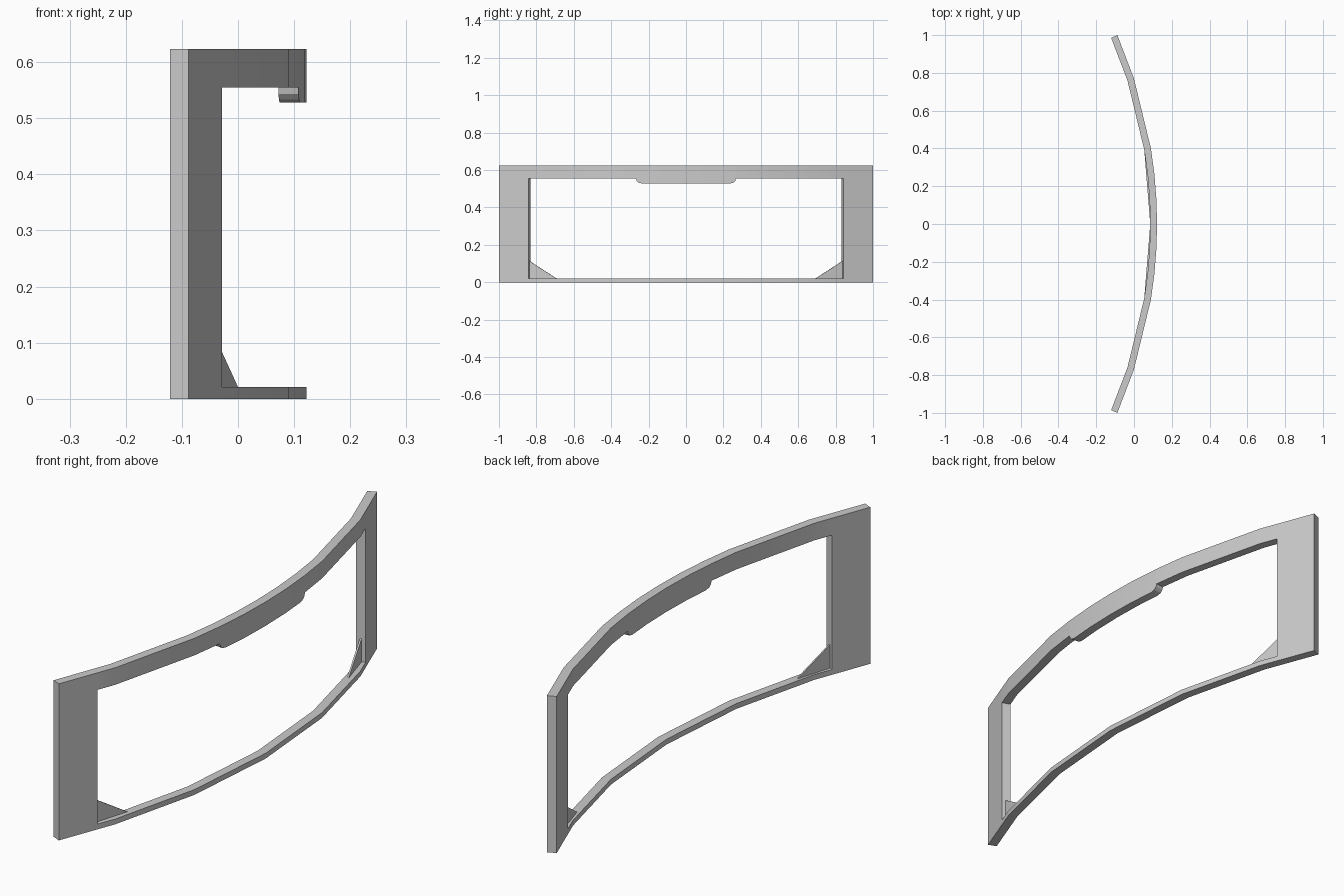
import bpy, bmesh, math

if "Cube" in bpy.data.objects:
    bpy.data.objects.remove(bpy.data.objects["Cube"])

R_OUT, R_IN, CX = 2.486, 2.45, -2.364      # concentric arcs seen from above
TOP, OPEN_TOP, OPEN_LOW, JAMB = 0.623, 0.555, 0.021, 0.843
KNOTS_TOP = [0, 0.13, 0.265, 0.4, 0.77, 1.0]   # facet breaks of the top rail
KNOTS_LOW = [0, 0.4, 0.77, 1.0]                # coarser breaks of the bottom rail


def on_arc(y, r):
    a = math.asin(y / R_OUT)
    return r * math.cos(a) + CX, r * math.sin(a)


def on_facets(y, r, knots):
    s, y = (-1 if y < 0 else 1), abs(y)
    for k0, k1 in zip(knots, knots[1:]):
        if y <= k1 + 1e-6:
            t = (y - k0) / (k1 - k0)
            (x0, y0), (x1, y1) = on_arc(k0, r), on_arc(k1, r)
            return x0 + (x1 - x0) * t, s * (y0 + (y1 - y0) * t)


def finish(name, bm):
    bmesh.ops.remove_doubles(bm, verts=bm.verts, dist=1e-5)
    bmesh.ops.recalc_face_normals(bm, faces=bm.faces)
    me = bpy.data.meshes.new(name)
    bm.to_mesh(me)
    bm.free()
    ob = bpy.data.objects.new(name, me)
    bpy.context.collection.objects.link(ob)
    return ob


# Layout of the frame as (y, low z, high z) columns
half = [(1.0, OPEN_TOP), (JAMB, OPEN_TOP), (0.77, OPEN_TOP), (0.4, OPEN_TOP),
        (0.267, OPEN_TOP), (0.264, 0.543), (0.254, 0.533), (0.235, 0.528), (0.13, 0.528)]
top_rail = [(y, z, TOP) for y, z in half] + [(0, 0.528, TOP)]
top_rail += [(-y, z, TOP) for y, z in reversed(half)]
low_y = [1.0, JAMB, 0.77, 0.4, 0, -0.4, -0.77, -JAMB, -1.0]
low_rail = [(y, 0, OPEN_LOW) for y in low_y]
strips = [(top_rail, KNOTS_TOP), (low_rail, KNOTS_LOW)]
for s in (1, -1):
    strips.append(([(s * y, OPEN_LOW, OPEN_TOP) for y in (1.0, JAMB)], KNOTS_LOW))

# Curved frame: paired inner and outer quads, then bridged along the rims
bm = bmesh.new()
sides = []
cache = {}


def vert(y, z, knots, r):
    key = (round(y, 4), round(z, 4), r)
    if key not in cache:
        x, yy = on_facets(y, r, knots)
        cache[key] = bm.verts.new((x, yy, z))
    return cache[key]


for cols, knots in strips:
    for (ya, la, ha), (yb, lb, hb) in zip(cols, cols[1:]):
        ring = [(ya, la), (yb, lb), (yb, hb), (ya, ha)]
        inner = [vert(y, z, knots, R_IN) for y, z in ring]
        outer = [vert(y, z, knots, R_OUT) for y, z in ring]
        bm.faces.new(inner)
        bm.faces.new(outer[::-1])
        sides += [(inner[i], inner[i - 1], outer[i - 1], outer[i]) for i in range(4)]
edge_use = {}
for q in sides:
    edge_use.setdefault(frozenset(q), []).append(q)
for quads in edge_use.values():
    if len(quads) == 1:
        bm.faces.new(quads[0])
frame = finish("curved_frame", bm)
bpy.context.view_layer.objects.active = frame
frame.select_set(True)
bpy.ops.object.shade_smooth_by_angle(angle=math.radians(25))

# Thin corner gussets set inside the frame thickness
for s, name in ((1, "gusset_back"), (-1, "gusset_front")):
    bm = bmesh.new()
    pts = [(-0.043, 0.84, OPEN_LOW), (0.0, 0.695, OPEN_LOW), (-0.043, 0.84, 0.115)]
    a = [bm.verts.new((x, s * y, z)) for x, y, z in pts]
    b = [bm.verts.new((x - 0.006, s * (y - 0.002), z)) for x, y, z in pts]
    bm.faces.new(a)
    bm.faces.new(b[::-1])
    for i in range(3):
        bm.faces.new((a[i], a[i - 1], b[i - 1], b[i]))
    finish(name, bm)
